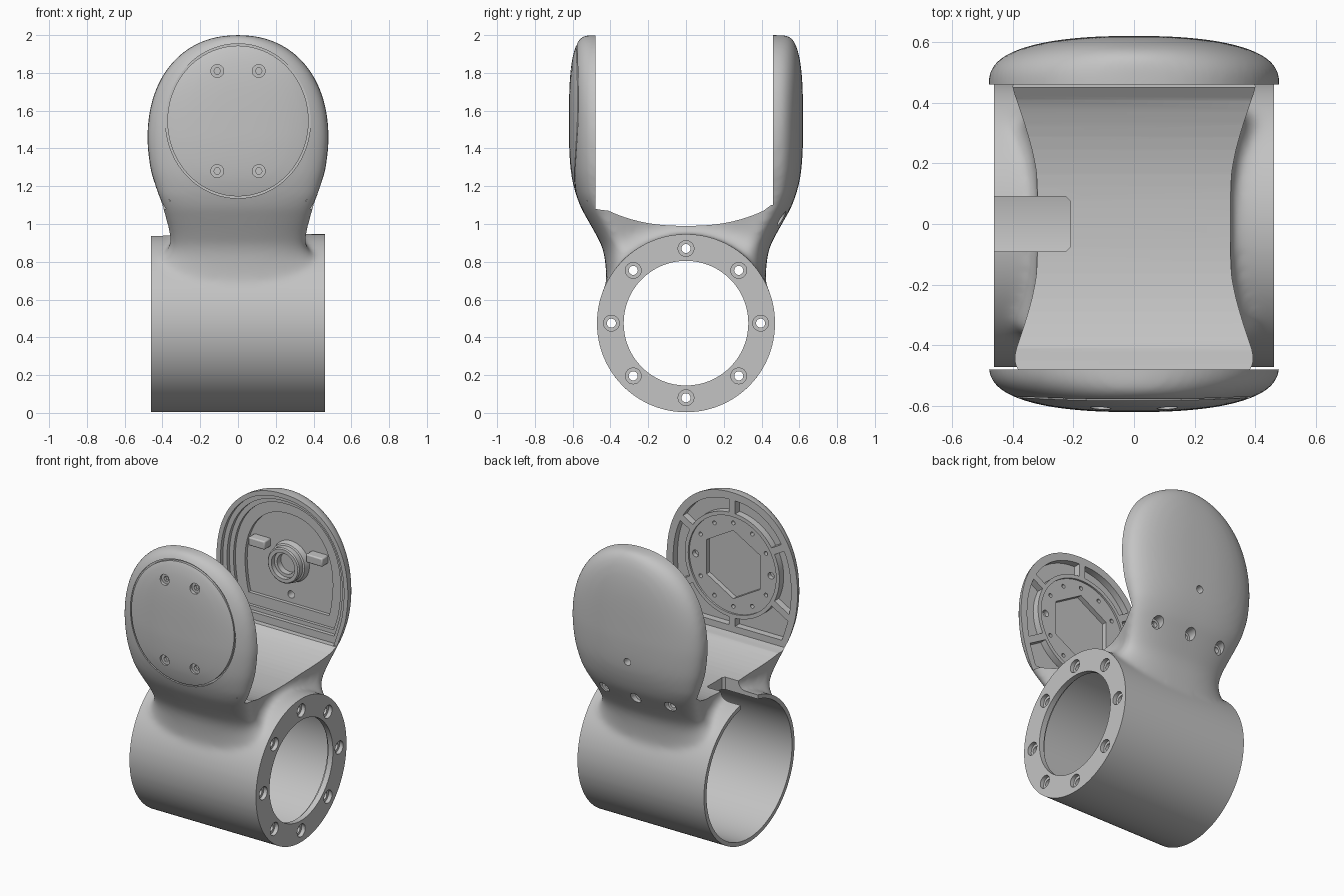
import bpy, bmesh
from math import sin, cos, pi, radians, hypot
from mathutils import Vector

cube = bpy.data.objects.get("Cube")
if cube:
    bpy.data.objects.remove(cube, do_unlink=True)

grey = bpy.data.materials.new("satin grey")
grey.use_nodes = True
COLOUR = (0.55, 0.55, 0.55, 1)
grey.diffuse_color = COLOUR
for node in grey.node_tree.nodes:
    if node.type == 'BSDF_PRINCIPLED':
        node.inputs["Base Color"].default_value = COLOUR


# ---------- helpers ----------
def loft(bm, rings):
    """Closed solid through a list of equal-length rings."""
    vs = [[bm.verts.new(p) for p in r] for r in rings]
    n = len(vs[0])
    for a, b in zip(vs, vs[1:]):
        for i in range(n):
            j = (i + 1) % n
            bm.faces.new((a[i], a[j], b[j], b[i]))
    bm.faces.new(vs[0][::-1])
    bm.faces.new(vs[-1])


def place(pts, axis, d):
    if axis == 'x':
        return [(d, u, v) for u, v in pts]
    if axis == 'y':
        return [(u, d, v) for u, v in pts]
    return [(u, v, d) for u, v in pts]


def solid(name, *lofts):
    bm = bmesh.new()
    for rings in lofts:
        loft(bm, rings)
    bmesh.ops.recalc_face_normals(bm, faces=bm.faces)
    if bm.calc_volume(signed=True) < 0:
        bmesh.ops.reverse_faces(bm, faces=bm.faces)
    mesh = bpy.data.meshes.new(name)
    bm.to_mesh(mesh)
    bm.free()
    ob = bpy.data.objects.new(name, mesh)
    bpy.context.scene.collection.objects.link(ob)
    return ob


def prism(pts, axis, a, b):
    return [place(pts, axis, a), place(pts, axis, b)]


def oval(r, u=0, v=0, rv=None, n=48, turn=0):
    rv = rv or r
    return [(u + r * cos(2 * pi * i / n + turn), v + rv * sin(2 * pi * i / n + turn))
            for i in range(n)]


def box(u0, u1, v0, v1):
    return [(u0, v0), (u1, v0), (u1, v1), (u0, v1)]


def extent(mesh):
    if not mesh.vertices:
        return [0, 0, 0]
    return [max(c) - min(c) for c in zip(*(v.co for v in mesh.vertices))]


def evaluated(ob):
    """Mesh with the modifiers applied; clears the stack."""
    dg = bpy.context.evaluated_depsgraph_get()
    dg.update()
    mesh = bpy.data.meshes.new_from_object(ob.evaluated_get(dg))
    ob.modifiers.clear()
    return mesh


def boolean(target, tool, op='DIFFERENCE', solvers=('MANIFOLD', 'EXACT', 'FLOAT')):
    """Apply a boolean, trying the next solver if the size comes out wrong."""
    before = extent(target.data)
    for solver in solvers:
        mod = target.modifiers.new("bool", 'BOOLEAN')
        mod.object, mod.operation, mod.solver = tool, op, solver
        mesh = evaluated(target)
        if all(.85 * b < a and (op == 'UNION' or a < 1.001 * b)
               for a, b in zip(extent(mesh), before)):
            target.data = mesh
            break
    bpy.data.objects.remove(tool, do_unlink=True)


def cut(target, *lofts):
    boolean(target, solid("cutter", *lofts))


def finish(ob, angle=32):
    ob.data.materials.clear()
    ob.data.materials.append(grey)
    bpy.ops.object.select_all(action='DESELECT')
    ob.select_set(True)
    bpy.context.view_layer.objects.active = ob
    bpy.ops.object.shade_smooth_by_angle(angle=radians(angle))


# ---------- side profile: height, half width, half depth ----------
keys = [Vector(k) for k in (
    (.4, .38, .43), (.5, .38, .43), (.6, .38, .43), (.7, .37, .422), (.8, .36, .428),
    (.88, .36, .445), (.95, .365, .48), (1.03, .385, .525), (1.1, .405, .562),
    (1.2, .438, .595), (1.3, .465, .612), (1.45, .48, .62), (1.6, .468, .62))]
rows = []
for p0, p1, p2, p3 in zip(keys, keys[1:], keys[2:], keys[3:]):
    for s in range(4):
        t = s / 4
        rows.append(0.5 * (2 * p1 + (p2 - p0) * t + (2 * p0 - 5 * p1 + 4 * p2 - p3) * t ** 2
                           + (3 * p1 - p0 - 3 * p2 + p3) * t ** 3))
MID, TALL, WIDE, POW = 1.45, .55, .48, 2 / 2.2
for i in range(25):
    a = radians(88) * i / 24
    t = sin(a) ** POW
    rows.append(Vector((MID + TALL * t, WIDE * cos(a) ** POW, .53 + .09 * (1 - t ** 4) ** .5)))
CZ, HUB = .475, 1.52


def slice_ring(z, X, Y):
    """Horizontal section: rounded caps front and back, waisted sides low down."""
    yc = min(.47, Y - .11) if z < MID else .47
    waist = .07 * min(1, max(0, (1.25 - z) / .1))
    cap = [(X * (1 if c > 0 else -1) * abs(c) ** .83, yc + (Y - yc) * s ** .83)
           for c, s in ((cos(pi * k / 28), max(0, sin(pi * k / 28))) for k in range(29))]
    side = [(-X + waist * (1 - (k / 9) ** 2), -yc * k / 9) for k in range(-8, 9)]
    half = cap + side
    ring = []
    for x, y in half + [(-x, -y) for x, y in half]:
        h = max(0, hypot(y, z - CZ) - .47)
        x *= 1 + .14 * max(0, 1 - h / .09) ** 2
        ring.append((x, y, z))
    return ring


def ear_outline(inset, z0):
    right = []
    for z, X, Y in rows:
        if z >= MID:
            right.append((X * (WIDE - inset) / WIDE, MID + (z - MID) * (TALL - inset) / TALL))
        elif z > z0:
            right.append((X - inset, z))
    return right + [(-x, z) for x, z in reversed(right)]


# ---------- body: horizontal tube blended into a forked neck ----------
body = solid("bracket_body", [slice_ring(*r) for r in rows])
boolean(body, solid("tube", prism(oval(.472, 0, CZ, n=96), 'x', -.54, .54)), 'UNION',
        ('EXACT', 'MANIFOLD'))
remesh = body.modifiers.new("blend", 'REMESH')
remesh.mode, remesh.voxel_size = 'VOXEL', .014
soften = body.modifiers.new("soften", 'SMOOTH')
soften.factor, soften.iterations = .5, 22
body.data = evaluated(body)
for side in (-1, 1):
    cut(body, prism(box(-.7, .7, -.2, 1.2), 'x', side * .461, side * .8))

# gap between the ears with a curved saddle floor
floor = [(y, .99 + .08 * (abs(y) / .41) ** 2.4) for y in [-.41 + .041 * k for k in range(21)]]
gap = [(-.48, 2.2), (-.48, 1.08), (-.45, 1.075)] + floor + [(.45, 1.1), (.46, 1.1), (.46, 2.2)]
cut(body, prism(gap, 'x', -.7, .7))

# bore, flange opening and key slot
cut(body, prism(oval(.445, 0, CZ, n=96), 'x', -.6, .41))
cut(body, prism(oval(.33, 0, CZ, n=64), 'x', .2, .6))
cut(body, prism(oval(.345, 0, CZ, n=64), 'x', .3, .425))
slot = [(-.6, -.09), (-.225, -.09), (-.21, -.075), (-.21, .075), (-.225, .09), (-.6, .09)]
cut(body, prism(slot, 'z', .7, 1.3))

# flange bolt holes with counterbores
bolts = [(.395 * cos(k * pi / 4), CZ + .395 * sin(k * pi / 4)) for k in range(8)]
cut(body, *[prism(oval(.042, u, v, n=24), 'x', .435, .6) for u, v in bolts])
cut(body, *[prism(oval(.024, u, v, n=20), 'x', .35, .6) for u, v in bolts])

# ---------- front ear, outside: round cover line and four screws ----------
groove = solid("groove", prism(oval(.384, 0, 1.545, .409, 72), 'y', -.8, -.565))
cut(groove, prism(oval(.374, 0, 1.545, .399, 72), 'y', -.9, -.5))
boolean(body, groove)
screws = [(x, z) for x in (-.11, .11) for z in (1.28, 1.81)]
cut(body, *[prism(oval(.034, u, v, n=24), 'y', -.8, -.59) for u, v in screws])
cut(body, *[prism(oval(.018, u, v, n=6), 'y', -.8, -.57) for u, v in screws])

# ---------- front ear, inside: ribbed pockets around a round plate ----------
pocket = solid("pocket", prism(ear_outline(.05, 1.12), 'y', -.525, -.4))
cut(pocket, prism(oval(.345, 0, HUB, n=64), 'y', -.6, -.3))
ribs = []
for k in range(6):
    c, s = cos(pi / 2 + k * pi / 3), sin(pi / 2 + k * pi / 3)
    bar = [(r * c - w * s, HUB + r * s + w * c) for r, w in box(.3, .8, -.022, .022)]
    ribs.append(prism(bar, 'y', -.6, -.3))
cut(pocket, *ribs)
boolean(body, pocket)
cut(body, prism(oval(.32, 0, HUB, n=64), 'y', -.492, -.4))
cut(body, prism(oval(.225, 0, HUB, n=6, turn=pi / 2), 'y', -.525, -.4))
pins = []
for k in range(12):
    a = k * pi / 6
    pins.append(prism(oval(.022 if k % 6 == 0 else .013, .275 * cos(a), HUB + .275 * sin(a), n=16),
                      'y', -.52, -.4))
cut(body, *pins)

# ---------- back ear: stepped hollow, vent hole and lower bolt holes ----------
for inset, z0, depth in ((.03, 1.1, .485), (.06, 1.14, .51), (.09, 1.17, .53), (.16, 1.23, .553)):
    cut(body, prism(ear_outline(inset, z0), 'y', .4, depth))
cut(body, prism(oval(.024, 0, 1.3, n=20), 'y', .5, .8))
lower = [(x, 1.03) for x in (-.24, 0, .24)]
cut(body, *[prism(oval(.036, u, v, n=24), 'y', .475, .8) for u, v in lower])
cut(body, *[prism(oval(.02, u, v, n=16), 'y', .45, .8) for u, v in lower])
finish(body)

# ---------- bearing boss with two side lugs ----------
boss = solid("bearing_boss", [place(oval(r, 0, HUB), 'y', y)
                              for r, y in ((.135, .56), (.125, .515), (.115, .51), (.115, .475), (.108, .468))])
cut(boss, prism(oval(.085, 0, HUB), 'y', .4, .5))
cut(boss, prism(oval(.065, 0, HUB), 'y', .4, .54))
finish(boss)
for side, name in ((1, "left_lug"), (-1, "right_lug")):
    lug = solid(name, prism(box(side * .15, side * .27, 1.575, 1.63), 'y', .49, .56))
    bev = lug.modifiers.new("soft edges", 'BEVEL')
    bev.width, bev.segments = .008, 2
    finish(lug)
